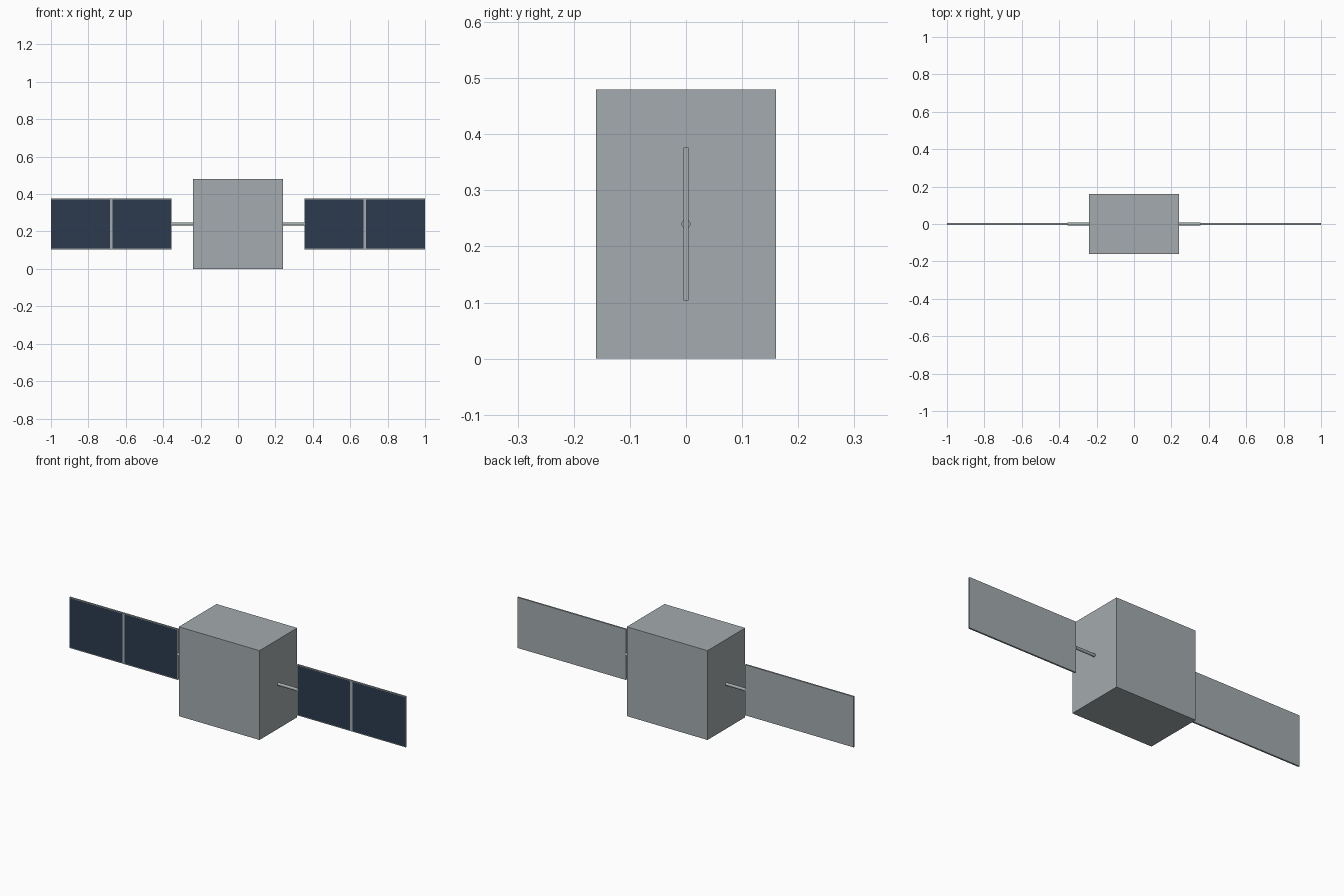
import bpy, bmesh
from mathutils import Matrix, Vector

cube = bpy.data.objects.get("Cube")
if cube:
    bpy.data.objects.remove(cube, do_unlink=True)


def make_material(name, rgb):
    mat = bpy.data.materials.new(name)
    mat.use_nodes = True
    color = (*rgb, 1.0)
    mat.diffuse_color = color
    mat.node_tree.nodes["Principled BSDF"].inputs["Base Color"].default_value = color
    return mat


GREY = make_material("light_grey_metal", (0.37, 0.41, 0.425))
NAVY = make_material("navy_solar_cell", (0.025, 0.042, 0.076))


def finish(bm, name, *materials):
    bmesh.ops.recalc_face_normals(bm, faces=bm.faces)
    mesh = bpy.data.meshes.new(name)
    bm.to_mesh(mesh)
    bm.free()
    for mat in materials:
        mesh.materials.append(mat)
    obj = bpy.data.objects.new(name, mesh)
    bpy.context.collection.objects.link(obj)
    return obj


def box(size, center):
    bm = bmesh.new()
    bmesh.ops.create_cube(bm, size=1, matrix=Matrix.Translation(center) @ Matrix.Diagonal((*size, 1)))
    return bm


MID_Z = 0.24
BODY_X = 0.24
INNER, OUTER = 0.355, 1.0
PANEL_H, PANEL_T = 0.272, 0.009
RIM, DIVIDER = 0.004, 0.014

# Main body
finish(box((2 * BODY_X, 0.32, 0.48), (0, 0, MID_Z)), "body", GREY)

for side, label in ((1, "left"), (-1, "right")):
    # Boom joining the body to the panel
    bm = bmesh.new()
    place = Matrix.Translation((side * (BODY_X + INNER) / 2, 0, MID_Z)) @ Matrix.Rotation(1.5708, 4, "Y")
    bmesh.ops.create_cone(bm, cap_ends=True, segments=24, radius1=0.008, radius2=0.008,
                          depth=INNER - BODY_X, matrix=place)
    for face in bm.faces:
        face.smooth = len(face.verts) == 4
    for edge in bm.edges:
        edge.smooth = all(len(f.verts) == 4 for f in edge.link_faces)
    finish(bm, label + "_boom", GREY)

    # Panel with two dark cells inset in its front face
    mid_x = side * (INNER + OUTER) / 2
    bm = box((OUTER - INNER, PANEL_T, PANEL_H), (mid_x, 0, MID_Z))
    front = [f for f in bm.faces if f.normal.y < -0.9]
    bmesh.ops.inset_region(bm, faces=front, thickness=RIM, use_even_offset=True)
    for offset in (-DIVIDER / 2, DIVIDER / 2):
        inner = [f for f in bm.faces if f.normal.y < -0.9]
        geom = inner + list({e for f in inner for e in f.edges})
        bmesh.ops.bisect_plane(bm, geom=geom, plane_co=Vector((mid_x + offset, 0, 0)),
                               plane_no=Vector((1, 0, 0)))
    for face in bm.faces:
        c = face.calc_center_median()
        if face.normal.y < -0.9 and abs(c.z - MID_Z) < 0.05 and face.calc_area() > 0.02:
            face.material_index = 1
    finish(bm, label + "_solar_panel", GREY, NAVY)
